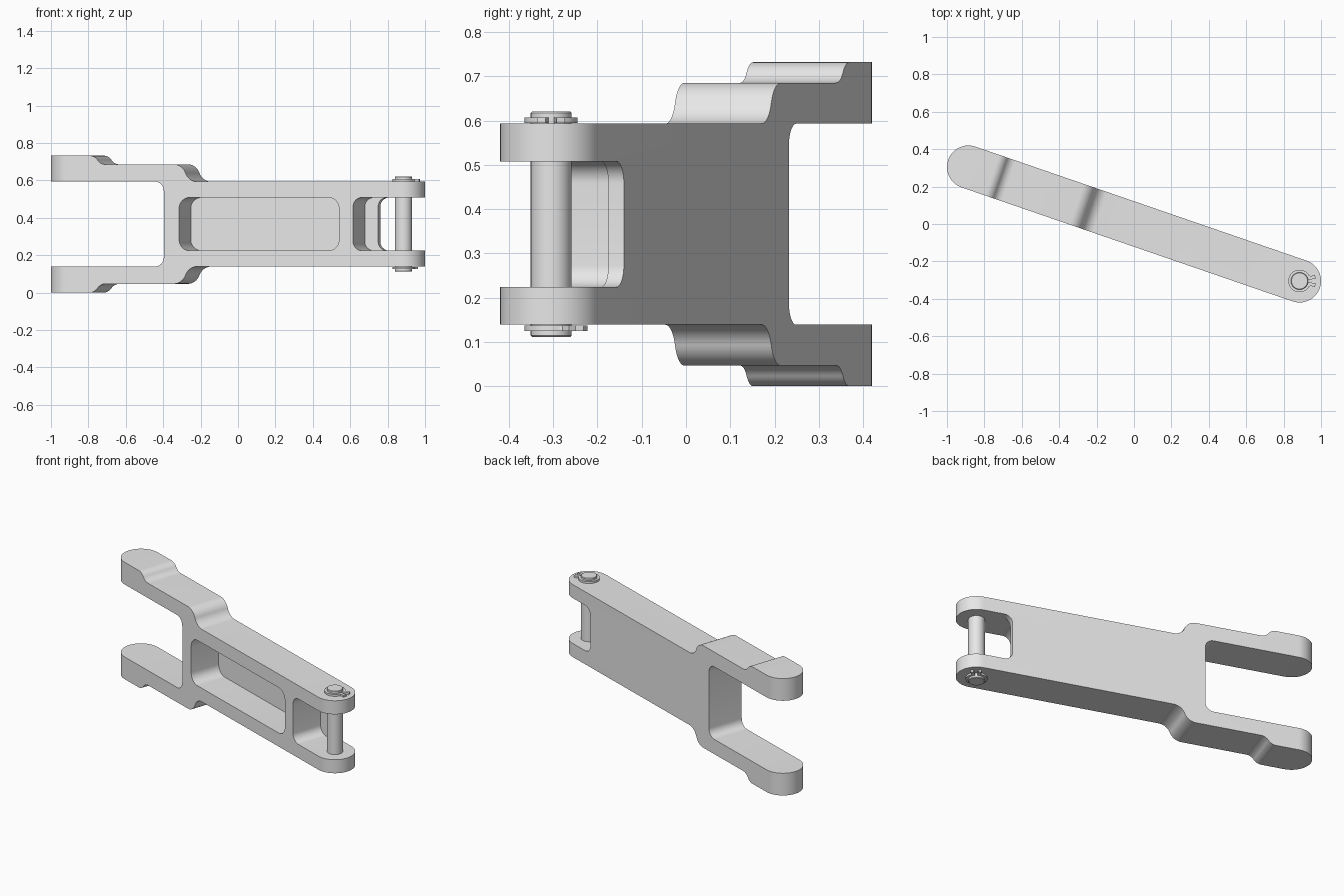
import bpy, bmesh
from math import radians, sin, cos, tan, pi
from mathutils import Vector

cube = bpy.data.objects.get("Cube")
if cube:
    bpy.data.objects.remove(cube)

MID, HALF, PIN = 0.366, 0.115, 0.936      # mid height, half thickness, end-centre distance
YAW = radians(-19)

steel = bpy.data.materials.new("light grey steel")
steel.use_nodes = True
steel.diffuse_color = (0.8, 0.8, 0.8, 1)
steel.node_tree.nodes["Principled BSDF"].inputs["Base Color"].default_value = (0.8, 0.8, 0.8, 1)


def fillet(corners, steps=10):
    """Round a closed outline; each corner is (a, b, radius)."""
    out = []
    n = len(corners)
    for i, (a, b, r) in enumerate(corners):
        p = Vector((a, b))
        if r == 0:
            out.append(p)
            continue
        d0 = (Vector(corners[i - 1][:2]) - p).normalized()
        d1 = (Vector(corners[(i + 1) % n][:2]) - p).normalized()
        half = d0.angle(d1) / 2
        centre = p + (d0 + d1).normalized() * (r / sin(half))
        start = p + d0 * (r / tan(half)) - centre
        end = p + d1 * (r / tan(half)) - centre
        sweep = pi - 2 * half
        for k in range(steps + 1):
            t = k / steps
            out.append(centre + (start * sin((1 - t) * sweep) + end * sin(t * sweep)) / sin(sweep))
    return out


def arc(radius, first, last, steps, cx=0.0):
    angles = [radians(first + (last - first) * k / steps) for k in range(steps + 1)]
    return [(cx + radius * cos(a), radius * sin(a)) for a in angles]


def prism(name, outline, lo, hi, upright):
    """Extrude an outline: upright ones through the thickness, flat ones through the height."""
    bm = bmesh.new()
    place = (lambda a, b, d: (a, d, b)) if upright else (lambda a, b, d: (a, b, d))
    face = bm.faces.new([bm.verts.new(place(a, b, lo)) for a, b in outline])
    grown = bmesh.ops.extrude_face_region(bm, geom=[face])["geom"]
    top = [v for v in grown if isinstance(v, bmesh.types.BMVert)]
    bmesh.ops.translate(bm, verts=top, vec=place(0, 0, hi - lo))
    bmesh.ops.recalc_face_normals(bm, faces=bm.faces)
    mesh = bpy.data.meshes.new(name)
    bm.to_mesh(mesh)
    bm.free()
    mesh.materials.append(steel)
    obj = bpy.data.objects.new(name, mesh)
    bpy.context.collection.objects.link(obj)
    return obj


def select(obj):
    bpy.ops.object.select_all(action="DESELECT")
    obj.select_set(True)
    bpy.context.view_layer.objects.active = obj


def carve(obj, cutter, operation):
    mod = obj.modifiers.new("carve", "BOOLEAN")
    mod.object, mod.operation, mod.solver = cutter, operation, "EXACT"
    select(obj)
    bpy.ops.object.modifier_apply(modifier=mod.name)
    bpy.data.objects.remove(cutter)


def finish(obj, location, yaw):
    obj.location = location
    obj.rotation_euler.z = yaw
    select(obj)
    bpy.ops.object.shade_smooth_by_angle(angle=radians(30))


# Arm: stepped double fork seen from the side
upper = [(-0.38, 0.227, 0.05), (-1.1, 0.227, 0), (-1.1, 0.366, 0),
         (-0.772, 0.366, 0.055), (-0.738, 0.3195, 0.055),
         (-0.275, 0.3195, 0.071), (-0.24, 0.227, 0.071),
         (1.1, 0.227, 0), (1.1, 0.142, 0), (0.765, 0.142, 0.05)]
lower = [(u, -z, r) for u, z, r in reversed(upper)]
arm = prism("arm", fillet(upper + lower), -HALF, HALF, True)

# Rounded ends in plan
stadium = arc(HALF, -90, 90, 32, PIN) + arc(HALF, 90, 270, 32, -PIN)
carve(arm, prism("end_rounding", stadium, -0.5, 0.5, False), "INTERSECT")

# Blind window and fork recess, leaving a thin web at the back
for name, left, right, radius in (("window", -0.294, 0.611, 0.06), ("fork_recess", 0.69, 1.2, 0.05)):
    box = [(left, -0.142, radius), (right, -0.142, radius),
           (right, 0.142, radius), (left, 0.142, radius)]
    carve(arm, prism(name, fillet(box), -0.2, 0.078, True), "DIFFERENCE")
finish(arm, (0, 0, MID), YAW)

# Pin across the narrow fork
pin_x, pin_y = PIN * cos(YAW), PIN * sin(YAW)
pin = prism("pin", arc(0.046, 0, 352.5, 47), -0.2545, 0.2545, False)
bevel = pin.modifiers.new("edge", "BEVEL")
bevel.width, bevel.segments, bevel.limit_method = 0.003, 1, "ANGLE"
bevel.angle_limit = radians(40)
finish(pin, (pin_x, pin_y, MID), 0)

# Retaining clips with two ears, one at each pin end
ear = [(0.088, 8), (0.088, 21), (0.064, 24)]
polar = ear + [(0.06, a) for a in range(30, 331, 6)] + [(r, -a) for r, a in reversed(ear)]
clip_outline = [(r * cos(radians(a)), r * sin(radians(a))) for r, a in polar]
clip_outline += arc(0.043, 352, 8, 48)
for name, low, high, turn in (("top_clip", 0.229, 0.241, 0), ("bottom_clip", -0.241, -0.229, 48)):
    finish(prism(name, clip_outline, low, high, False), (pin_x, pin_y, MID), radians(turn))
